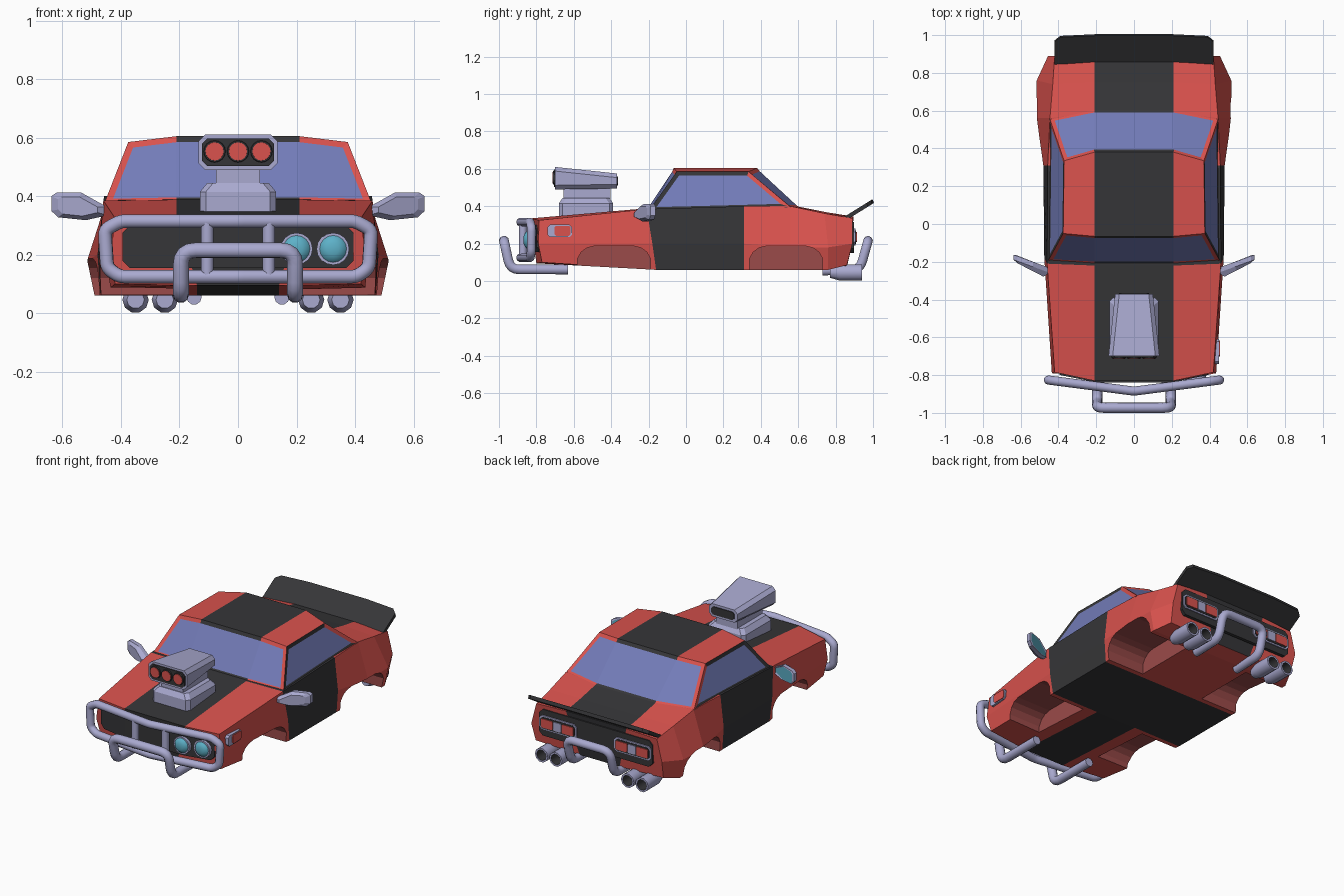
import bpy, bmesh, math
from mathutils import Vector as V

if "Cube" in bpy.data.objects:
    bpy.data.objects.remove(bpy.data.objects["Cube"])


def material(name, *rgb):
    m = bpy.data.materials.new(name)
    m.diffuse_color = (*rgb, 1)
    m.use_nodes = True
    m.node_tree.nodes["Principled BSDF"].inputs["Base Color"].default_value = m.diffuse_color
    return m


RED = material("red_paint", 0.70, 0.085, 0.075)
BLACK = material("black_paint", 0.036, 0.036, 0.039)
DULL = material("dull_red_well", 0.33, 0.07, 0.068)
GLASS = material("blue_glass", 0.17, 0.20, 0.48)
CHROME = material("pale_metal", 0.40, 0.40, 0.63)
LAMP = material("cyan_lamp", 0.11, 0.44, 0.58)


def add(name, mesh, mats, smooth=False):
    for m in mats:
        mesh.materials.append(m)
    if smooth:
        mesh.shade_smooth()
        mesh.set_sharp_from_angle(angle=math.radians(40))
    ob = bpy.data.objects.new(name, mesh)
    bpy.context.collection.objects.link(ob)
    return ob


def loft(name, rings, mats, rule=lambda s, j: 0, caps=None, smooth=False):
    """Skin closed rings; rule(segment, side) picks the material, -1 / -2 are the end caps."""
    bm = bmesh.new()
    vs = [[bm.verts.new(p) for p in r] for r in rings]
    n = len(rings[0])
    for s in range(len(rings) - 1):
        for j in range(n):
            k = (j + 1) % n
            f = bm.faces.new((vs[s][j], vs[s][k], vs[s + 1][k], vs[s + 1][j]))
            f.material_index = rule(s, j)
    for end, ring in ((-1, vs[0]), (-2, vs[-1])):
        for j, cap in enumerate(caps or [range(n)]):
            bm.faces.new([ring[i] for i in cap]).material_index = rule(end, j)
    bmesh.ops.recalc_face_normals(bm, faces=bm.faces)
    me = bpy.data.meshes.new(name)
    bm.to_mesh(me)
    bm.free()
    return add(name, me, mats, smooth)


def rrect(w, h, c):
    a, b = w / 2, h / 2
    return [(a, -b + c), (a, b - c), (a - c, b), (-a + c, b), (-a, b - c), (-a, -b + c), (-a + c, -b), (a - c, -b)]


def slab(name, c, w, h, depth, chamfer, mat, axis="y"):
    """Plate with cut corners, facing along y or x."""
    rings = []
    for d in (-depth / 2, depth / 2):
        if axis == "y":
            rings.append([(c[0] + u, c[1] + d, c[2] + v) for u, v in rrect(w, h, chamfer)])
        else:
            rings.append([(c[0] + d, c[1] + u, c[2] + v) for u, v in rrect(w, h, chamfer)])
    return loft(name, rings, [mat])


def turned(name, x, z, stations, mats, rule=lambda s, j: 0, n=16):
    """Round part along y from (y, radius) stations."""
    rings = [[(x + r * math.cos(2 * math.pi * i / n), y, z + r * math.sin(2 * math.pi * i / n))
              for i in range(n)] for y, r in stations]
    return loft(name, rings, mats, rule, smooth=True)


def tube(name, pts, r, fillet=0.04, cyclic=False):
    """Round bar with filleted corners."""
    pts = [V(p) for p in pts]
    out = []
    for i, p in enumerate(pts):
        if not cyclic and i in (0, len(pts) - 1):
            out.append(p)
            continue
        a = p + (pts[i - 1] - p).normalized() * fillet
        b = p + (pts[(i + 1) % len(pts)] - p).normalized() * fillet
        for t in (0, 0.25, 0.5, 0.75, 1):
            out.append(a * (1 - t) ** 2 + p * 2 * t * (1 - t) + b * t * t)
    cu = bpy.data.curves.new(name, "CURVE")
    cu.dimensions = "3D"
    cu.bevel_depth, cu.bevel_resolution, cu.use_fill_caps = r, 3, True
    sp = cu.splines.new("POLY")
    sp.points.add(len(out) - 1)
    for q, p in zip(sp.points, out):
        q.co = (*p, 1)
    sp.use_cyclic_u = cyclic
    tmp = bpy.data.objects.new(name + "_path", cu)
    me = bpy.data.meshes.new_from_object(tmp)
    bpy.data.objects.remove(tmp)
    me.materials.clear()
    return add(name, me, [CHROME], True)


# Body shell: half sections of (x, y, z) from floor stripe, sill, belt, shoulder to top stripe
def section(floor, sill, belt, shoulder, top):
    half = [(0.14, *floor), sill, belt, shoulder, (0.21, *top)]
    return half + [(-x, y, z) for x, y, z in reversed(half)]


sections = [
    section((-0.80, 0.095), (0.42, -0.77, 0.10), (0.435, -0.79, 0.20), (0.42, -0.785, 0.325), (-0.83, 0.335)),
    section((-0.16, 0.06), (0.47, -0.16, 0.06), (0.475, -0.18, 0.20), (0.46, -0.21, 0.385), (-0.22, 0.388)),
    section((0.31, 0.06), (0.47, 0.31, 0.06), (0.48, 0.31, 0.20), (0.457, 0.31, 0.40), (0.31, 0.40)),
    section((0.56, 0.06), (0.49, 0.56, 0.06), (0.515, 0.56, 0.18), (0.445, 0.56, 0.40), (0.59, 0.40)),
    section((0.76, 0.06), (0.49, 0.76, 0.06), (0.515, 0.76, 0.18), (0.43, 0.74, 0.362), (0.75, 0.368)),
    section((0.86, 0.075), (0.445, 0.86, 0.085), (0.455, 0.89, 0.20), (0.42, 0.89, 0.335), (0.895, 0.345)),
]
body = loft("body", sections, [RED, BLACK, DULL],
            lambda s, j: int(s == 1 or (s >= 0 and j == 4) or (s == 0 and j == 9) or (s < 0 and j == 2)),
            caps=[[0, 1, 2, 3, 4], [5, 6, 7, 8, 9], [0, 4, 5, 9]])

# Wheel wells
arch = [(0, -0.05), (0, 0.12), (0.02, 0.155), (0.05, 0.177), (0.09, 0.187),
        (0.30, 0.187), (0.34, 0.177), (0.37, 0.155), (0.39, 0.12), (0.39, -0.05)]
for side in (1, -1):
    for y0 in (-0.58, 0.34):
        cut = loft("wheel_well_cutter", [[(side * x, y0 + y, z) for y, z in arch] for x in (0.22, 0.65)],
                   [RED, BLACK, DULL], lambda s, j: 2)
        cut.hide_render = True
        cut.display_type = "WIRE"
        mod = body.modifiers.new("wheel_well", "BOOLEAN")
        mod.operation, mod.solver, mod.object = "DIFFERENCE", "EXACT", cut

# Cabin with inset windows
bm = bmesh.new()


def across(edge, mid):
    return [bm.verts.new(p) for p in (edge, mid, (-mid[0], *mid[1:]), (-edge[0], *edge[1:]))]


rows = [across((0.457, -0.20, 0.375), (0.21, -0.215, 0.38)), across((0.375, -0.05, 0.585), (0.21, -0.065, 0.605)),
        across((0.37, 0.335, 0.585), (0.21, 0.38, 0.605)), across((0.447, 0.56, 0.395), (0.21, 0.61, 0.393))]
bands = [[bm.faces.new((a[i], a[i + 1], b[i + 1], b[i])) for i in range(3)] for a, b in zip(rows, rows[1:] + rows[:1])]
sides = [bm.faces.new([r[i] for r in rows]) for i in (0, 3)]
bands[1][1].material_index = 1
bmesh.ops.recalc_face_normals(bm, faces=bm.faces)
for group in (bands[0], bands[2], sides[:1], sides[1:]):
    frame = bmesh.ops.inset_region(bm, faces=group, thickness=0.022, depth=-0.004, use_even_offset=True)["faces"]
    for f in frame:
        c = f.calc_center_median()
        f.material_index = int(abs(c.x) < 0.2 or (len(group) == 1 and c.y < 0.35))
    for f in group:
        f.material_index = 2
me = bpy.data.meshes.new("cabin")
bm.to_mesh(me)
bm.free()
add("cabin", me, [RED, BLACK, GLASS])

# Grille and rear panel, bent to follow the nose and tail
def panel(name, zlo, zhi, yfun, depth):
    cols = []
    for x, c in ((-0.395, 0.025), (-0.37, 0), (-0.2, 0), (0.2, 0), (0.37, 0), (0.395, 0.025)):
        y, a, b = yfun(abs(x)), zlo + c, zhi - c
        cols.append([(x, y, a), (x, y, b), (x, y + depth, b), (x, y + depth, a)])
    loft(name, cols, [BLACK])


panel("grille", 0.155, 0.30, lambda x: -0.838 + max(0, x - 0.2) * 0.2, 0.03)
panel("rear_panel", 0.15, 0.315, lambda x: 0.899, -0.02)

# Headlights and marker on the right side only
for x, y in ((0.20, -0.838), (0.325, -0.813)):
    turned("headlight", x, 0.22, [(y + 0.02, 0.055), (y - 0.012, 0.055), (y - 0.012, 0.046), (y - 0.022, 0.038),
                                  (y - 0.03, 0.02)], [CHROME, LAMP], lambda s, j: int(s >= 2 or s == -2))
slab("side_marker_rim", (0.436, -0.675, 0.268), 0.13, 0.066, 0.03, 0.012, CHROME, "x")
slab("side_marker_lens", (0.441, -0.66, 0.268), 0.085, 0.054, 0.03, 0.008, RED, "x")

# Front bumper loop, struts and push bars
loop = [(0, 0.315), (0.40, 0.315), (0.455, 0.285), (0.447, 0.155), (0.405, 0.125),
        (0, 0.125), (-0.405, 0.125), (-0.447, 0.155), (-0.455, 0.285), (-0.40, 0.315)]
tube("front_bumper", [(x, -0.885 + 0.13 * abs(x), z) for x, z in loop], 0.024, 0.02, True)
for x in (-0.105, 0.105):
    tube("bumper_strut", [(x, -0.872, 0.125), (x, -0.872, 0.315)], 0.022)
tube("front_push_bar", [(-0.195, -0.63, 0.062), (-0.195, -0.94, 0.062), (-0.195, -0.973, 0.215),
                        (0.195, -0.973, 0.215), (0.195, -0.94, 0.062), (0.195, -0.63, 0.062)], 0.027, 0.05)
tube("rear_push_bar", [(-0.15, 0.73, 0.055), (-0.15, 0.93, 0.06), (-0.15, 0.973, 0.215),
                       (0.15, 0.973, 0.215), (0.15, 0.93, 0.06), (0.15, 0.73, 0.055)], 0.026, 0.05)

# Exhausts, tail lamps and mirrors
outline = [(0.445, 0.335), (0.52, 0.318), (0.615, 0.328), (0.638, 0.35), (0.638, 0.40),
           (0.62, 0.412), (0.535, 0.412), (0.445, 0.362)]
for side in (1, -1):
    for x in (0.25, 0.35):
        turned("exhaust_pipe", side * x, 0.046, [(0.77, 0.03), (0.82, 0.045), (0.94, 0.045), (0.94, 0.033), (0.87, 0.033)],
               [CHROME, BLACK], lambda s, j: int(s >= 3 or s == -2), 10)
    slab("tail_lamp_rim", (side * 0.26, 0.895, 0.235), 0.26, 0.09, 0.022, 0.018, CHROME)
    slab("tail_lamp_bed", (side * 0.26, 0.898, 0.235), 0.24, 0.072, 0.022, 0.014, BLACK)
    for dx, w, m in ((-0.072, 0.08, RED), (0, 0.055, CHROME), (0.072, 0.08, RED)):
        slab("tail_lamp_lens", (side * 0.26 + dx, 0.903, 0.235), w, 0.055, 0.022, 0.006, m)
    rings = []
    for k, dy in ((0.7, -0.028), (1, -0.008), (1, 0.018), (0.85, 0.018)):
        rings.append([(side * (0.56 + (x - 0.56) * k), -0.247 + (x - 0.455) * 0.36 + dy, 0.365 + (z - 0.365) * k)
                      for x, z in outline])
    loft("wing_mirror", rings, [CHROME, LAMP], lambda s, j: int(s == -2))

# Tail spoiler
wing = [(0.42, 0.84), (0.42, 0.965), (0.39, 0.988), (0.2, 0.997), (-0.2, 0.997), (-0.39, 0.988), (-0.42, 0.965), (-0.42, 0.84)]
loft("spoiler", [[(x, y + d * 0.4, 0.34 + (y - 0.84) * 0.62 - d) for x, y in wing] for d in (0, 0.02)], [BLACK])

# Supercharger on the hood: base, neck, scoop, intakes
loft("blower_base", [[(u, -0.535 + v, z) for u, v in rrect(w, l, 0.02)]
                     for w, l, z in ((0.26, 0.29, 0.33), (0.26, 0.29, 0.415), (0.21, 0.25, 0.445))], [CHROME])
slab("blower_neck", (0, -0.53, 0.465), 0.15, 0.075, 0.25, 0.005, CHROME)
loft("blower_scoop", [[(u, y, zc + v) for u, v in rrect(w, h, 0.022)]
                      for y, w, h, zc in ((-0.70, 0.27, 0.12, 0.55), (-0.37, 0.20, 0.08, 0.535))], [CHROME])
slab("scoop_mouth", (0, -0.701, 0.55), 0.245, 0.095, 0.009, 0.018, BLACK)
slab("scoop_vent", (0, -0.369, 0.535), 0.16, 0.05, 0.009, 0.012, BLACK)
for x in (-0.08, 0, 0.08):
    turned("intake_ring", x, 0.553, [(-0.70, 0.039), (-0.712, 0.036)], [BLACK])
    turned("intake_flap", x, 0.553, [(-0.70, 0.032), (-0.715, 0.031)], [RED])
